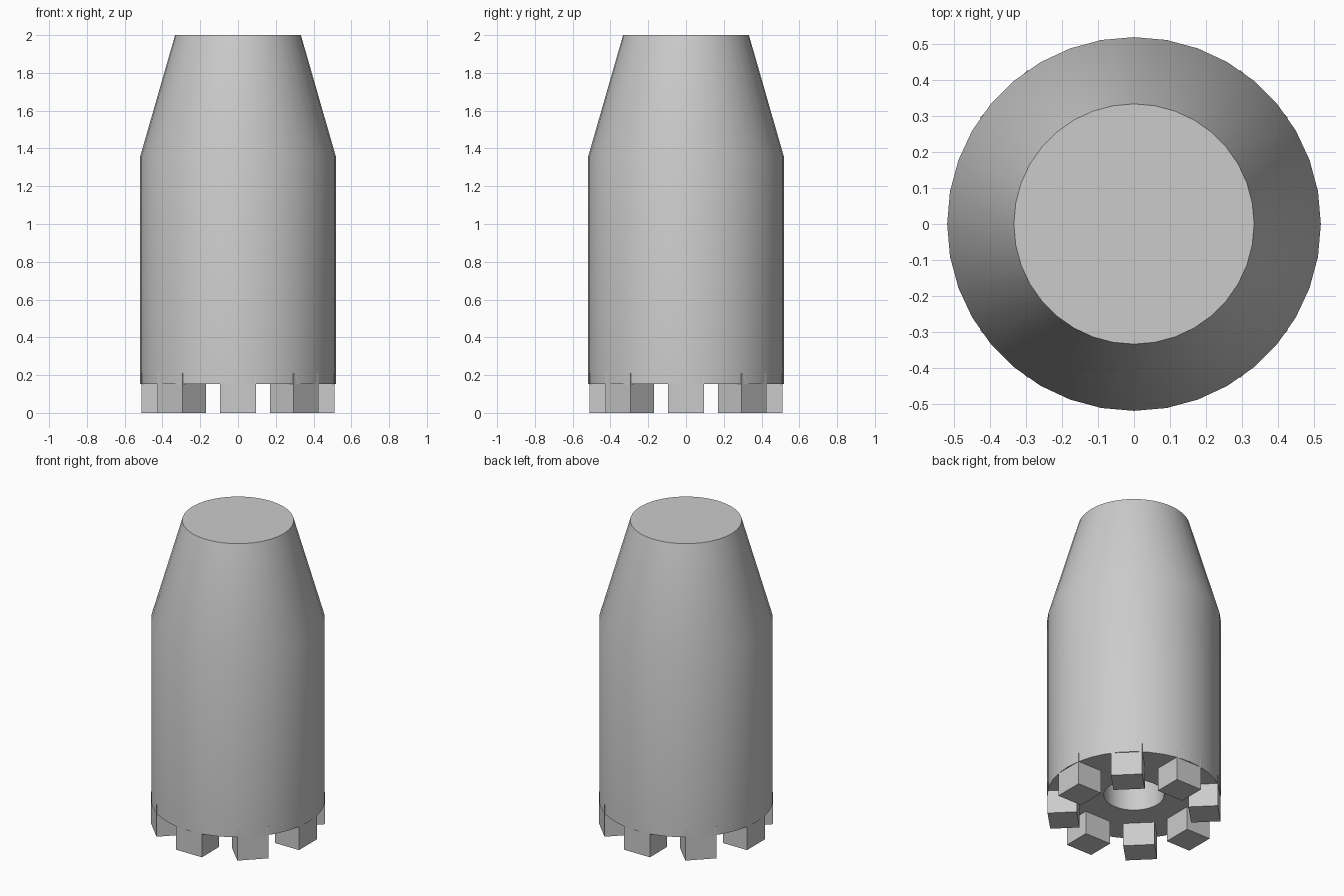
import bpy, bmesh, math
from mathutils import Matrix, Vector

cube = bpy.data.objects.get("Cube")
if cube:
    bpy.data.objects.remove(cube, do_unlink=True)

SIDES = 36
TEETH = 8

grey = bpy.data.materials.new("plain_grey")
grey.use_nodes = True
colour = (0.6, 0.6, 0.6, 1)
grey.diffuse_color = colour
grey.node_tree.nodes["Principled BSDF"].inputs["Base Color"].default_value = colour


def add_object(name, bm):
    bmesh.ops.recalc_face_normals(bm, faces=bm.faces)
    mesh = bpy.data.meshes.new(name)
    bm.to_mesh(mesh)
    bm.free()
    mesh.materials.append(grey)
    obj = bpy.data.objects.new(name, mesh)
    bpy.context.collection.objects.link(obj)
    return obj


def lathe(name, profile):
    """Turn an (r, z) profile around z and cap both ends."""
    bm = bmesh.new()
    rings = []
    for r, z in profile:
        angles = [math.tau * i / SIDES for i in range(SIDES)]
        rings.append([bm.verts.new((r * math.cos(a), r * math.sin(a), z)) for a in angles])
    for low, high in zip(rings, rings[1:]):
        for i in range(SIDES):
            j = (i + 1) % SIDES
            bm.faces.new((low[i], low[j], high[j], high[i]))
    bm.faces.new(rings[0])
    bm.faces.new(rings[-1])
    return add_object(name, bm)


# Tapered body with a blind bore in its underside
body = lathe("body", [(0.18, 1.36), (0.18, 0.153), (0.518, 0.153),
                      (0.518, 1.357), (0.333, 2.0)])
bpy.ops.object.select_all(action='DESELECT')
body.select_set(True)
bpy.context.view_layer.objects.active = body
bpy.ops.object.shade_smooth_by_angle(angle=math.radians(30))

# Ring of block teeth, slightly sunk into the body
size = Vector((0.176, 0.188, 0.21))
for k in range(TEETH):
    bm = bmesh.new()
    place = (Matrix.Rotation(math.tau * k / TEETH, 4, 'Z')
             @ Matrix.Translation((0.422, 0, size.z / 2))
             @ Matrix.Diagonal(size).to_4x4())
    bmesh.ops.create_cube(bm, size=1, matrix=place)
    add_object(f"tooth_{k + 1}", bm)
